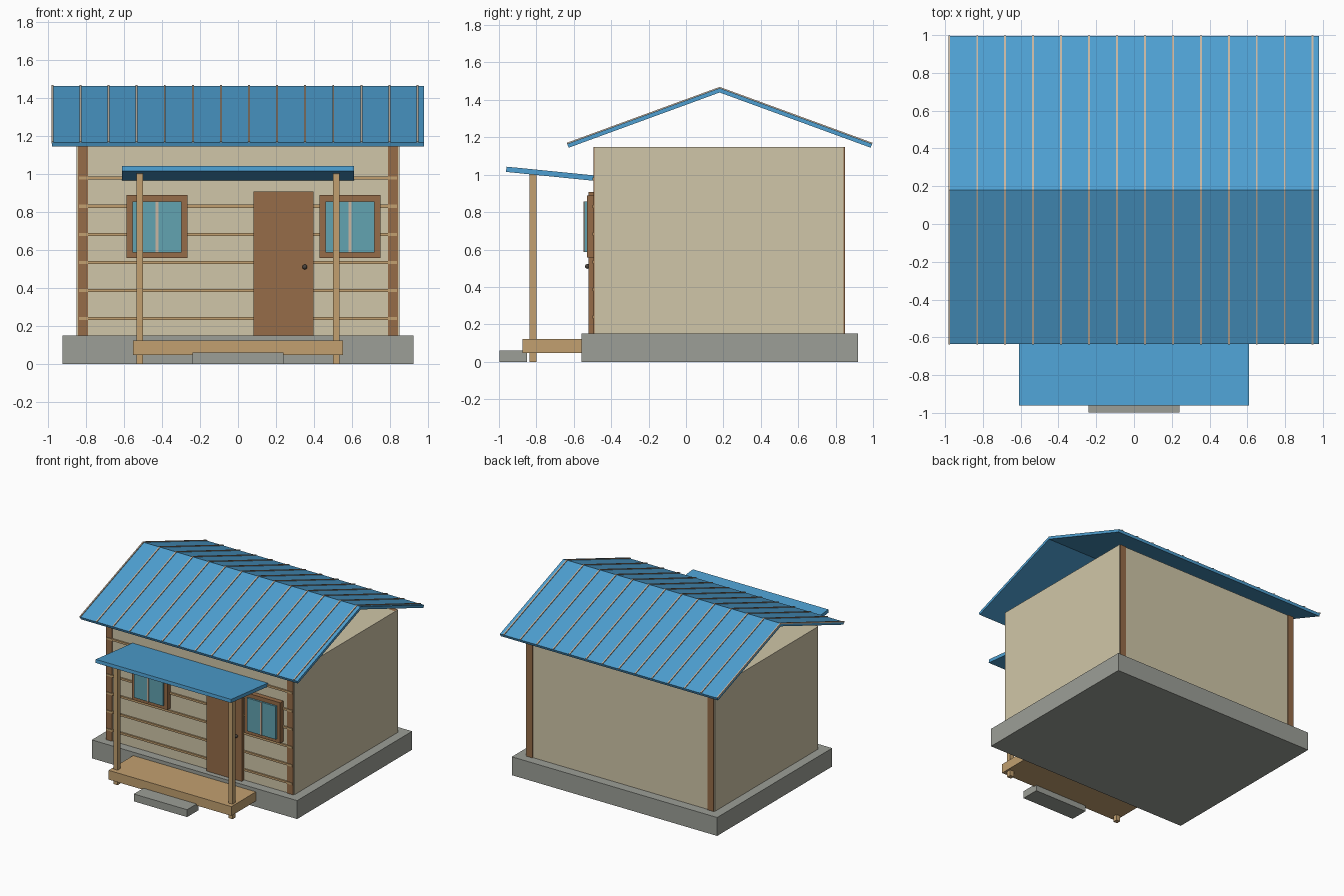
import bpy
import bmesh
from mathutils import Vector

cube = bpy.data.objects.get("Cube")
if cube:
    bpy.data.objects.remove(cube, do_unlink=True)


def material(name, rgb):
    """Flat material from 0-255 display values, stored as linear."""
    def lin(c):
        c /= 255
        return c / 12.92 if c <= 0.04045 else ((c + 0.055) / 1.055) ** 2.4
    colour = (*[lin(c) for c in rgb], 1)
    m = bpy.data.materials.new(name)
    m.use_nodes = True
    m.diffuse_color = colour
    m.node_tree.nodes["Principled BSDF"].inputs["Base Color"].default_value = colour
    return m


ROOF = material("blue metal", (78, 160, 210))
WALL = material("cream wall", (208, 198, 168))
STONE = material("grey concrete", (156, 159, 151))
BROWN = material("brown wood", (150, 108, 72))
TAN = material("tan wood", (194, 160, 112))
GLASS = material("window glass", (98, 163, 177))
TRIM = material("pale trim", (200, 182, 162))
METAL = material("dark metal", (72, 66, 60))


def finish(name, bm, mat):
    bmesh.ops.recalc_face_normals(bm, faces=bm.faces)
    mesh = bpy.data.meshes.new(name)
    bm.to_mesh(mesh)
    bm.free()
    mesh.materials.append(mat)
    obj = bpy.data.objects.new(name, mesh)
    bpy.context.collection.objects.link(obj)
    return obj


def box(name, x, y, z, mat):
    """Box from (low, high) ranges on each axis."""
    bm = bmesh.new()
    bmesh.ops.create_cube(bm, size=1)
    for v in bm.verts:
        v.co = [lo + (c + 0.5) * (hi - lo) for c, (lo, hi) in zip(v.co, (x, y, z))]
    return finish(name, bm, mat)


def extrude_x(name, profile, x, mat):
    """Extrude a (y, z) outline along x."""
    bm = bmesh.new()
    face = bm.faces.new([bm.verts.new((x[0], y, z)) for y, z in profile])
    side = bmesh.ops.extrude_face_region(bm, geom=[face])["geom"]
    verts = [g for g in side if isinstance(g, bmesh.types.BMVert)]
    bmesh.ops.translate(bm, verts=verts, vec=(x[1] - x[0], 0, 0))
    return finish(name, bm, mat)


# Foundation and wall block
FRONT, BACK = -0.488, 0.843
BASE, TOP = 0.15, 1.148
box("foundation", (-0.925, 0.925), (-0.56, 0.92), (0, BASE), STONE)
box("walls", (-0.85, 0.85), (FRONT, BACK), (BASE, TOP), WALL)

# Corner posts, set slightly proud of the front and back walls
for side, s in (("left", 1), ("right", -1)):
    x = sorted((s * 0.79, s * 0.843))
    box(f"front_corner_post_{side}", x, (FRONT - 0.007, FRONT + 0.03), (BASE, TOP), BROWN)
    box(f"back_corner_post_{side}", x, (BACK - 0.03, BACK + 0.007), (BASE, TOP), BROWN)

# Horizontal battens across the front
for i in range(6):
    z = 0.238 + i * 0.148
    box(f"front_batten_{i + 1}", (-0.838, 0.838), (FRONT - 0.012, FRONT + 0.01),
        (z - 0.008, z + 0.008), TAN)

# Main gable roof: a folded sheet
RIDGE, HALF, PEAK, EAVE, THICK = 0.18, 0.815, 1.463, 1.165, 0.022
slope = Vector((HALF, EAVE - PEAK)).normalized()
normal = Vector((-slope.y, slope.x))


def gable(low, high):
    """Chevron outline between two offsets along the roof normal."""
    def half(offset, s):
        p = Vector((HALF, EAVE)) + normal * offset
        return (RIDGE + s * p.x, p.y)
    def ridge(offset):
        return (RIDGE, PEAK + offset / normal.y)
    return [half(high, -1), ridge(high), half(high, 1),
            half(low, 1), ridge(low), half(low, -1)]


extrude_x("main_roof", gable(-THICK, 0), (-0.98, 0.98), ROOF)

# Standing seams
for i in range(14):
    x = -0.979 + i * 0.148
    extrude_x(f"roof_seam_{i + 1}", gable(-0.004, 0.006), (x - 0.004, x + 0.006), TRIM)

# Porch roof, tilted down toward the house
extrude_x("porch_roof", [(-0.96, 1.043), (-0.488, 0.996), (-0.488, 0.967), (-0.962, 1.015)],
          (-0.61, 0.61), ROOF)

# Porch deck, posts and step
box("porch_deck", (-0.553, 0.553), (-0.875, -0.56), (0.047, 0.122), TAN)
for side, s in (("left", 1), ("right", -1)):
    x = sorted((s * 0.5, s * 0.536))
    box(f"porch_post_{side}", x, (-0.836, -0.8), (0, 1.005), TAN)
box("porch_step", (-0.24, 0.24), (-0.998, -0.85), (0, 0.06), STONE)

# Door and knob
box("door", (0.082, 0.398), (-0.52, FRONT), (BASE, 0.908), BROWN)
bm = bmesh.new()
bmesh.ops.create_uvsphere(bm, u_segments=16, v_segments=10, radius=0.013)
bmesh.ops.translate(bm, verts=bm.verts, vec=(0.352, -0.527, 0.51))
knob = finish("door_knob", bm, METAL)
for p in knob.data.polygons:
    p.use_smooth = True

# Windows: frame, raised glass and centre bar
for side, cx in (("left", 0.59), ("right", -0.427)):
    box(f"window_frame_{side}", (cx - 0.16, cx + 0.16), (-0.528, FRONT), (0.557, 0.888), BROWN)
    box(f"window_glass_{side}", (cx - 0.13, cx + 0.13), (-0.543, -0.52), (0.587, 0.856), GLASS)
    box(f"window_bar_{side}", (cx - 0.007, cx + 0.007), (-0.549, -0.53), (0.587, 0.856), TRIM)
